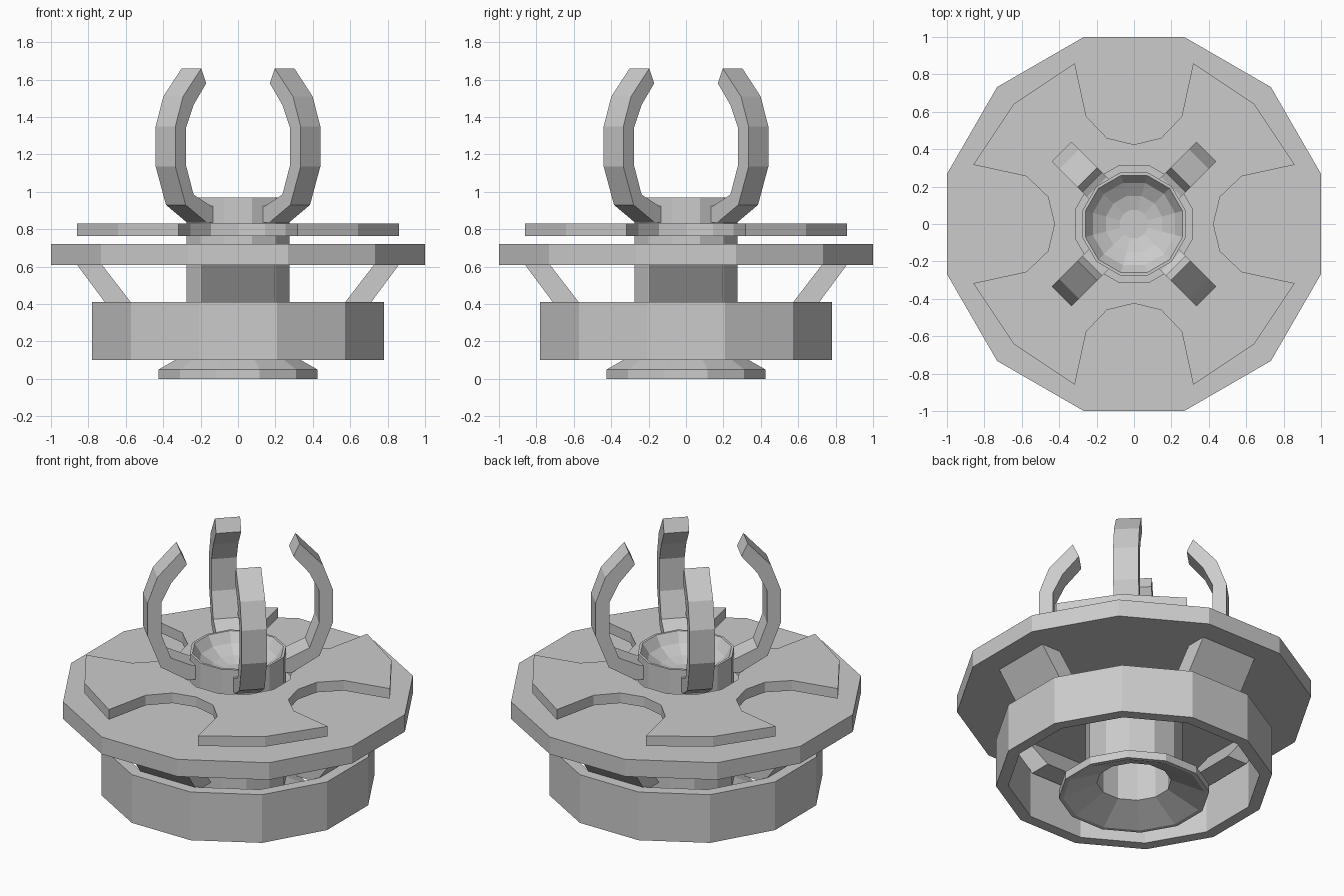
import bpy, bmesh
from math import sin, cos, pi, radians

if "Cube" in bpy.data.objects:
    bpy.data.objects.remove(bpy.data.objects["Cube"])

SIDES = 12


def make(name, bm):
    bmesh.ops.remove_doubles(bm, verts=bm.verts[:], dist=1e-5)
    bmesh.ops.recalc_face_normals(bm, faces=bm.faces[:])
    me = bpy.data.meshes.new(name)
    bm.to_mesh(me)
    bm.free()
    ob = bpy.data.objects.new(name, me)
    bpy.context.collection.objects.link(ob)
    return ob


def lathe(name, profile, closed=False):
    """Revolve (flat-to-centre distance, z) points into a 12-sided solid."""
    bm = bmesh.new()
    rings = []
    for a, z in profile:
        r = a / cos(pi / SIDES)
        rings.append([bm.verts.new((r * cos(radians(15 + 30 * k)),
                                    r * sin(radians(15 + 30 * k)), z))
                      for k in range(SIDES)])
    pairs = list(zip(rings, rings[1:]))
    if closed:
        pairs.append((rings[-1], rings[0]))
    else:
        bm.faces.new(rings[0])
        bm.faces.new(rings[-1])
    for lo, hi in pairs:
        for k in range(SIDES):
            n = (k + 1) % SIDES
            bm.faces.new((lo[k], lo[n], hi[n], hi[k]))
    return make(name, bm)


def radial_bar(name, outer, inner, width, angle):
    """Bar of given width following outer/inner (radius, z) rails, turned about z."""
    bm = bmesh.new()
    secs = []
    for (ro, zo), (ri, zi) in zip(outer, inner):
        w = width / 2
        secs.append([bm.verts.new(p) for p in
                     ((ro, -w, zo), (ro, w, zo), (ri, w, zi), (ri, -w, zi))])
    bm.faces.new(secs[0])
    bm.faces.new(secs[-1])
    for a, b in zip(secs, secs[1:]):
        for k in range(4):
            n = (k + 1) % 4
            bm.faces.new((a[k], a[n], b[n], b[k]))
    ob = make(name, bm)
    ob.rotation_euler.z = radians(angle)
    return ob


# Central column: hollow flared foot, tube and shallow bowl on top
lathe("column", [(0.21, 0.60), (0.21, 0.09), (0.40, 0.0), (0.425, 0.0),
                 (0.425, 0.05), (0.275, 0.135), (0.275, 0.97), (0.26, 0.97),
                 (0.22, 0.91), (0.15, 0.865), (0.075, 0.845)])

# Open lower band and main disc
lathe("lower_ring", [(0.78, 0.10), (0.78, 0.41), (0.71, 0.41), (0.71, 0.10)], closed=True)
lathe("main_disc", [(1.0, 0.61), (1.0, 0.72)])

# Raised four-armed plate with scalloped sides and a centre hole
quarter = [(0.425, 0), (0.46, 0.145), (0.575, 0.255), (0.86, 0.317),
           (0.642, 0.642), (0.317, 0.86), (0.255, 0.575), (0.145, 0.46)]
outline = []
for q in range(4):
    c, s = round(cos(q * pi / 2)), round(sin(q * pi / 2))
    outline += [(x * c - y * s, x * s + y * c) for x, y in quarter]
hole_r = 0.31 / cos(pi / SIDES)
hole = [(hole_r * cos(radians(15 + 30 * k)), hole_r * sin(radians(15 + 30 * k)))
        for k in range(SIDES)]
bm = bmesh.new()
edges = []
for loop in (outline, hole):
    vs = [bm.verts.new((x, y, 0.765)) for x, y in loop]
    edges += [bm.edges.new((vs[i - 1], vs[i])) for i in range(len(vs))]
bmesh.ops.triangle_fill(bm, edges=edges, use_beauty=True)
geo = bmesh.ops.extrude_face_region(bm, geom=bm.faces[:])["geom"]
bmesh.ops.translate(bm, vec=(0, 0, 0.065),
                    verts=[g for g in geo if isinstance(g, bmesh.types.BMVert)])
make("scalloped_plate", bm)

# Slanted struts on the axes, curved prongs on the diagonals
prong_out = [(0.25, 0.835), (0.31, 0.835), (0.47, 0.93), (0.548, 1.135),
             (0.548, 1.35), (0.49, 1.51), (0.352, 1.66)]
prong_in = [(0.25, 0.925), (0.28, 0.925), (0.41, 0.985), (0.467, 1.14),
            (0.467, 1.345), (0.41, 1.465), (0.315, 1.58)]
for i in range(4):
    radial_bar(f"strut_{i + 1}", [(0.69, 0.38), (0.868, 0.62)],
               [(0.55, 0.38), (0.735, 0.62)], 0.39, 90 * i)
    radial_bar(f"prong_{i + 1}", prong_out, prong_in, 0.149, 45 + 90 * i)
